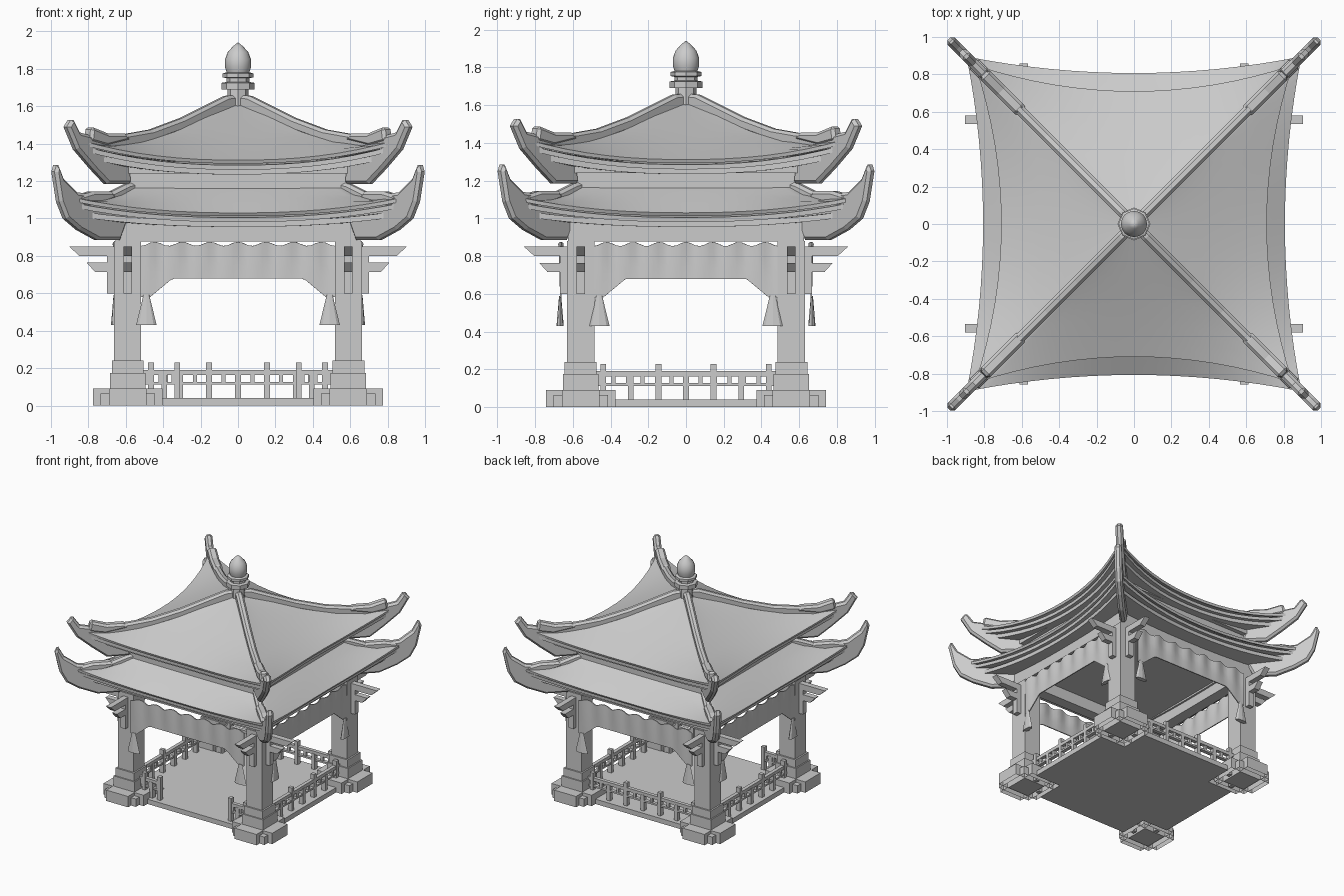
import bpy, bmesh, math
from mathutils import Matrix, Vector

cube = bpy.data.objects.get("Cube")
if cube:
    bpy.data.objects.remove(cube)

stone = bpy.data.materials.new("pale_grey")
stone.use_nodes = True
GREY = (0.6, 0.6, 0.6, 1)
stone.diffuse_color = GREY
stone.node_tree.nodes["Principled BSDF"].inputs["Base Color"].default_value = GREY

parts = {}


def part(name):
    if name not in parts:
        parts[name] = bmesh.new()
    return parts[name]


def box(name, center, size, turn=0):
    m = Matrix.Rotation(turn, 4, 'Z') @ Matrix.Translation(center) @ Matrix.Diagonal((*size, 1))
    return bmesh.ops.create_cube(part(name), size=1, matrix=m)["verts"]


def slab(name, hx, hy, z0, z1):
    box(name, (0, 0, (z0 + z1) / 2), (2 * hx, 2 * hy, z1 - z0))


def prism(name, profile, width, origin, angle):
    """Extrude an (out, z) profile sideways and point it along an angle."""
    bm = part(name)
    m = Matrix.Translation(origin) @ Matrix.Rotation(angle, 4, 'Z')
    a, b = [[bm.verts.new(m @ Vector((d, s * width / 2, z))) for d, z in profile] for s in (-1, 1)]
    n = len(profile)
    faces = [bm.faces.new(a), bm.faces.new(b[::-1])]
    faces += [bm.faces.new((a[i], b[i], b[(i + 1) % n], a[(i + 1) % n])) for i in range(n)]
    bmesh.ops.recalc_face_normals(bm, faces=faces)


def lathe(name, profile, segments):
    bm = part(name)
    verts = [bm.verts.new((r, 0, z)) for r, z in profile]
    edges = [bm.edges.new(p) for p in zip(verts, verts[1:])]
    bmesh.ops.spin(bm, geom=verts + edges, axis=(0, 0, 1), cent=(0, 0, 0),
                   angle=2 * math.pi, steps=segments, use_duplicate=False)
    bmesh.ops.remove_doubles(bm, verts=bm.verts, dist=1e-4)
    bmesh.ops.recalc_face_normals(bm, faces=bm.faces)


def sheet(name, point, rows, cols, turn):
    """Grid surface from point(row, u), u from -1 to 1, turned about z."""
    bm = part(name)
    m = Matrix.Rotation(turn, 4, 'Z')
    grid = [[bm.verts.new(m @ Vector(point(r, 2 * c / cols - 1))) for c in range(cols + 1)]
            for r in range(rows)]
    for r in range(rows - 1):
        for c in range(cols):
            bm.faces.new((grid[r][c], grid[r + 1][c], grid[r + 1][c + 1], grid[r][c + 1]))


def roof(name, rows):
    """Rows hold mid distance, mid height, corner distance, corner height."""
    def point(r, u):
        md, mz, cd, cz = rows[r]
        return u * cd, -(md + (cd - md) * u * u), mz + (cz - mz) * abs(u) ** 2.3
    for k in range(4):
        sheet(name, point, len(rows), 16, k * math.pi / 2)
    bmesh.ops.remove_doubles(parts[name], verts=parts[name].verts, dist=1e-4)


# Floor with notched corners
CX, CY = 0.59, 0.558
slab("floor", 0.64, 0.38, 0, 0.04)
for s in (-1, 1):
    box("floor", (0, s * 0.495, 0.02), (0.82, 0.23, 0.04))

for sx in (-1, 1):
    for sy in (-1, 1):
        x, y = sx * CX, sy * CY
        # Plinths, open underneath around a solid core
        for w, d, h in ((0.37, 0.2, 0.09), (0.2, 0.37, 0.09), (0.29, 0.29, 0.065)):
            verts = box("plinths", (x, y, h / 2), (w, d, h))
            under = {f for v in verts for f in v.link_faces if all(p.co.z < 0.001 for p in f.verts)}
            bmesh.ops.delete(part("plinths"), geom=list(under), context='FACES_ONLY')
        box("plinths", (x, y, 0.0875), (0.19, 0.19, 0.175))
        box("plinths", (x, y, 0.205), (0.17, 0.17, 0.07))
        # Columns with outward brackets
        box("columns", (x, y, 0.56), (0.145, 0.145, 0.64))
        for angle, longest in ((0 if sx > 0 else math.pi, 0.313), (sy * math.pi / 2, 0.3)):
            for reach, low, high, slant in ((longest, 0.80, 0.85, 0.055), (0.22, 0.715, 0.765, 0.045),
                                            (0.11, 0.6, 0.8, 0)):
                prism("brackets", [(0, low), (reach - slant, low), (reach, high), (0, high)],
                      0.046, (x, y, 0), angle)

# Lintels, ceiling and wall tiers
for s in (-1, 1):
    box("lintels", (0, s * 0.58, 0.931), (1.31, 0.09, 0.108))
    box("lintels", (s * 0.61, 0, 0.931), (0.09, 1.24, 0.108))
slab("ceiling", 0.64, 0.615, 0.97, 0.985)
slab("upper_wall", 0.59, 0.59, 0.985, 1.24)
slab("upper_beam", 0.63, 0.625, 1.24, 1.285)

# Roof surfaces and layered eaves
roof("upper_roof", [(0.03, 1.615, 0.03, 1.615), (0.2, 1.538, 0.2, 1.55), (0.36, 1.464, 0.38, 1.462),
                    (0.5, 1.402, 0.56, 1.41), (0.62, 1.35, 0.72, 1.395), (0.71, 1.312, 0.85, 1.42)])
roof("upper_eave", [(0.5, 1.30, 0.5, 1.31), (0.685, 1.285, 0.835, 1.39)])
roof("upper_eave_step", [(0.5, 1.265, 0.5, 1.285), (0.65, 1.265, 0.77, 1.345)])
roof("lower_roof", [(0.57, 1.172, 0.57, 1.175), (0.64, 1.132, 0.66, 1.125),
                    (0.73, 1.077, 0.78, 1.10), (0.807, 1.03, 0.895, 1.115)])
roof("lower_eave", [(0.55, 1.03, 0.55, 1.06), (0.78, 1.005, 0.885, 1.085)])
roof("lower_eave_step", [(0.55, 0.985, 0.55, 1.0), (0.745, 0.985, 0.825, 1.035)])

# Hip ridges ending in upturned horns, with a pointed roll above each eave corner
upper_hip = [(0.02, 1.66), (0.07, 1.655), (0.31, 1.535), (0.47, 1.475), (0.6, 1.452), (0.72, 1.45),
             (0.8, 1.445), (0.855, 1.46), (0.895, 1.54), (0.925, 1.49), (0.875, 1.37), (0.79, 1.27),
             (0.71, 1.185), (0.58, 1.185), (0.6, 1.36), (0.3, 1.47), (0.02, 1.57)]
lower_hip = [(0.55, 1.2), (0.6, 1.185), (0.68, 1.145), (0.79, 1.13), (0.87, 1.14), (0.94, 1.21),
             (0.975, 1.3), (0.99, 1.25), (0.965, 1.09), (0.93, 1.0), (0.86, 0.94), (0.76, 0.885),
             (0.64, 0.885), (0.6, 1.0), (0.55, 1.1)]
upper_roll = [(0.58, 1.42), (0.62, 1.455), (0.71, 1.455), (0.8, 1.492), (0.81, 1.41), (0.72, 1.385)]
lower_roll = [(0.66, 1.11), (0.69, 1.145), (0.79, 1.145), (0.87, 1.12), (0.85, 1.08), (0.76, 1.07)]
for k in range(4):
    for name, profile, width in (("upper_hips", upper_hip, 0.056), ("lower_hips", lower_hip, 0.056),
                                 ("upper_rolls", upper_roll, 0.07), ("lower_rolls", lower_roll, 0.07)):
        prism(name, [(d * math.sqrt(2), z) for d, z in profile], width, (0, 0, 0),
              math.pi / 4 + k * math.pi / 2)

# Finial
lathe("finial_base", [(0, 1.58), (0.06, 1.58), (0.055, 1.69), (0.088, 1.69), (0.088, 1.725), (0.062, 1.73),
                      (0.062, 1.75), (0.083, 1.755), (0.083, 1.775), (0.05, 1.785), (0, 1.785)], 8)
lathe("finial_bulb", [(0.058, 1.775), (0.07, 1.81), (0.07, 1.85), (0.055, 1.89), (0.025, 1.922), (0, 1.942)], 16)


# Scalloped curtains with gathered tails
def curtain(half, away, turn):
    def point(r, u):
        x = u * half
        a = abs(x) - (half - 0.17)
        low = 0.68 if a < 0 else 0.68 - 0.10 * min(1, a / 0.12)
        top = 0.875 - 0.022 * abs(math.sin(u * math.pi * 3.5)) ** 2
        fold = 0.01 * math.sin(u * math.pi * 7) * (1 - r / 3)
        return x, -away + fold, top + (low - top) * r / 3
    sheet("curtains", point, 4, 40, turn)
    for s in (-1, 1):
        m = (Matrix.Rotation(turn, 4, 'Z') @ Matrix.Translation((s * (half - 0.03), -away, 0.51))
             @ Matrix.Diagonal((1, 0.35, 1, 1)))
        bmesh.ops.create_cone(part("curtain_tails"), cap_ends=True, segments=8, radius1=0.055,
                              radius2=0.016, depth=0.16, matrix=m)


for k in range(4):
    curtain(*((0.52, 0.667) if k % 2 == 0 else (0.49, 0.66)), k * math.pi / 2)


# Railings
def rail(x0, x1, away, turn, posts):
    for z, h in ((0.177, 0.027), (0.12, 0.014)):
        box("rails", ((x0 + x1) / 2, -away, z), (x1 - x0, 0.03, h), turn)
    n = round((x1 - x0) / 0.075)
    for i in range(n):
        box("rail_blocks", (x0 + (i + 0.5) * (x1 - x0) / n, -away, 0.145), (0.022, 0.022, 0.05), turn)
    for i, x in enumerate(posts):
        h = 0.23 if i % 2 == 0 else 0.17
        box("rail_posts", (x, -away, h / 2), (0.03, 0.035, h), turn)


for s in (-1, 1):
    rail(*sorted((s * 0.52, s * 0.31)), CY, 0, [s * 0.465, s * 0.395, s * 0.325])
for k in (1, 2, 3):
    away, step = (CY, 0.155) if k == 2 else (CX, 0.146)
    rail(-0.5, 0.5, away, k * math.pi / 2, [i * step for i in range(-3, 4)])

# Turn the collected parts into objects
THICKNESS = {"upper_roof": 0.02, "lower_roof": 0.02, "upper_eave": 0.025, "lower_eave": 0.025,
             "upper_eave_step": 0.03, "lower_eave_step": 0.03, "curtains": 0.008}
for name, bm in parts.items():
    mesh = bpy.data.meshes.new(name)
    bm.to_mesh(mesh)
    bm.free()
    mesh.materials.append(stone)
    obj = bpy.data.objects.new(name, mesh)
    bpy.context.collection.objects.link(obj)
    bpy.ops.object.select_all(action='DESELECT')
    obj.select_set(True)
    bpy.context.view_layer.objects.active = obj
    if name in THICKNESS:
        solid = obj.modifiers.new("thickness", 'SOLIDIFY')
        solid.thickness = THICKNESS[name]
        solid.offset = -1
        bpy.ops.object.modifier_apply(modifier=solid.name)
    if name.endswith(("hips", "rolls")):
        bevel = obj.modifiers.new("chamfer", 'BEVEL')
        bevel.width = 0.016
        bevel.segments = 1
        bevel.limit_method = 'ANGLE'
        bevel.angle_limit = math.radians(75)
    if name in THICKNESS or name == "finial_bulb":
        bpy.ops.object.shade_smooth_by_angle(angle=math.radians(40))
